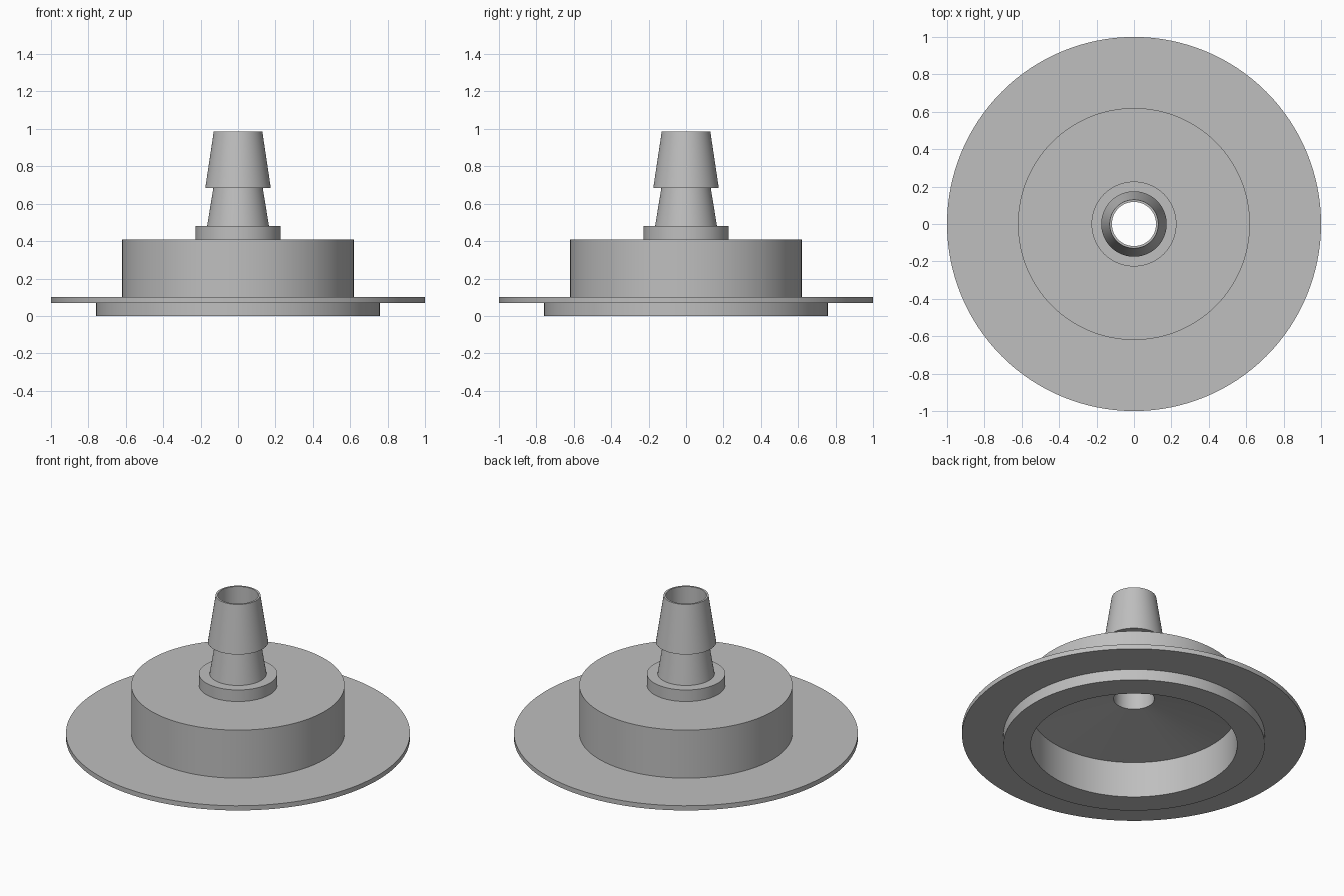
import bpy
import bmesh
from math import cos, sin, pi, radians

cube = bpy.data.objects.get("Cube")
if cube:
    bpy.data.objects.remove(cube, do_unlink=True)

SIDES = 128
BORE = 0.118

grey = bpy.data.materials.new("plain grey")
grey.use_nodes = True
colour = (0.52, 0.52, 0.52, 1)
grey.diffuse_color = colour
grey.node_tree.nodes["Principled BSDF"].inputs["Base Color"].default_value = colour


def lathe(name, profile):
    """Turn a (radius, height) profile around z; list points so the outside is on the right."""
    bm = bmesh.new()
    rings = []
    for r, z in profile:
        rings.append([bm.verts.new((r * cos(2 * pi * i / SIDES), r * sin(2 * pi * i / SIDES), z))
                      for i in range(SIDES)])
    for low, high in zip(rings, rings[1:]):
        for i in range(SIDES):
            j = (i + 1) % SIDES
            bm.faces.new((low[i], low[j], high[j], high[i]))
    mesh = bpy.data.meshes.new(name)
    bm.to_mesh(mesh)
    bm.free()
    mesh.materials.append(grey)
    obj = bpy.data.objects.new(name, mesh)
    bpy.context.collection.objects.link(obj)
    bpy.ops.object.select_all(action="DESELECT")
    obj.select_set(True)
    bpy.context.view_layer.objects.active = obj
    bpy.ops.object.shade_smooth_by_angle(angle=radians(30))
    return obj


# Hollow underside: bore mouth, sloping ceiling, wall and bottom rim
lathe("cavity", [(BORE, 0.31), (0.6, 0.23), (0.6, 0), (0.76, 0)])

# Locating ring below the flange
lathe("lower_ring", [(0.76, 0), (0.76, 0.07)])

# Wide thin flange
lathe("flange", [(0.76, 0.07), (1, 0.07), (1, 0.1), (0.62, 0.1)])

# Drum-shaped body
lathe("body", [(0.62, 0.1), (0.62, 0.408), (0.227, 0.408)])

# Collar at the foot of the hose barb
lathe("collar", [(0.227, 0.408), (0.227, 0.482), (0.165, 0.482)])

# Hose barb with two tapers, open top and straight bore
lathe("hose_barb", [(0.165, 0.482), (0.132, 0.685), (0.175, 0.685),
                    (0.13, 0.985), (BORE, 0.985), (BORE, 0.31)])
